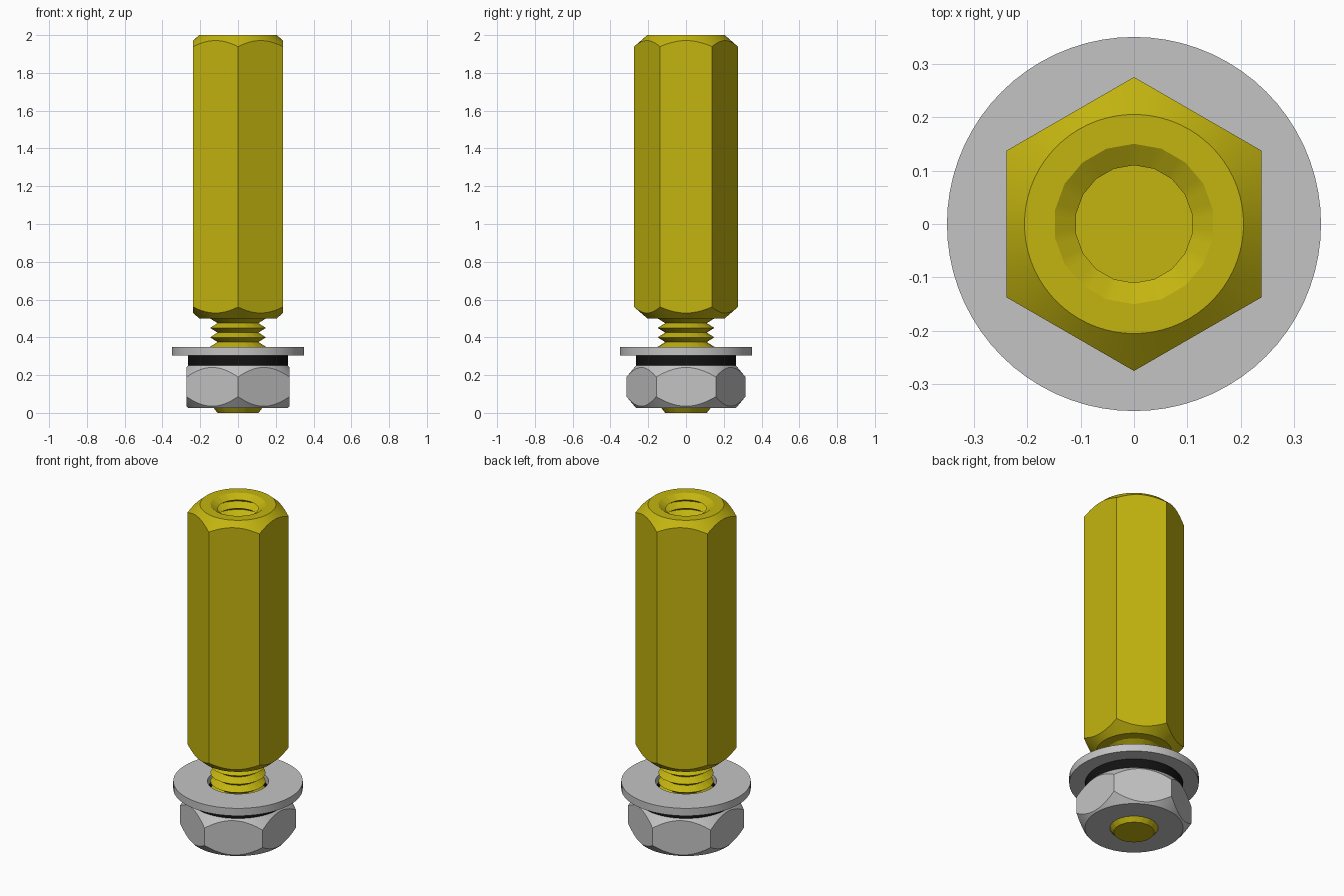
import bpy, bmesh, math

if "Cube" in bpy.data.objects:
    bpy.data.objects.remove(bpy.data.objects["Cube"])

N = 72          # angular steps, divisible by 6 (hexagons) and 18 (threads)
PITCH = 0.05    # thread spacing
MINOR, MAJOR = 0.11, 0.15


def material(name, rgb):
    m = bpy.data.materials.new(name)
    m.diffuse_color = (*rgb, 1)
    m.use_nodes = True
    m.node_tree.nodes["Principled BSDF"].inputs["Base Color"].default_value = m.diffuse_color
    return m


brass = material("yellow brass", (0.55, 0.46, 0.005))
steel = material("light grey steel", (0.55, 0.55, 0.55))
black = material("black rubber", (0.006, 0.006, 0.006))


def ring(radius, z, sides=N, slope=0.0, r0=0.0):
    """Regular polygon outline with a corner on +y; slope makes it follow a cone."""
    pts = []
    step = 2 * math.pi / sides
    for i in range(N):
        a = 2 * math.pi * i / N
        local = (i % (N // sides)) * 2 * math.pi / N - step / 2
        r = radius * math.cos(step / 2) / math.cos(local)
        ang = a + math.pi / 2
        pts.append((r * math.cos(ang), r * math.sin(ang), z + slope * (r - r0)))
    return pts


def loft(name, rings, mat, closed=False):
    """Skin consecutive rings; either join the ends or cap them."""
    bm = bmesh.new()
    loops = [[bm.verts.new(p) for p in r] for r in rings]
    pairs = list(zip(loops, loops[1:]))
    if closed:
        pairs.append((loops[-1], loops[0]))
    else:
        bm.faces.new(loops[0])
        bm.faces.new(loops[-1])
    for a, b in pairs:
        for i in range(N):
            j = (i + 1) % N
            bm.faces.new((a[i], a[j], b[j], b[i]))
    bmesh.ops.recalc_face_normals(bm, faces=bm.faces)
    me = bpy.data.meshes.new(name)
    bm.to_mesh(me)
    bm.free()
    me.materials.append(mat)
    ob = bpy.data.objects.new(name, me)
    bpy.context.collection.objects.link(ob)
    bpy.ops.object.select_all(action='DESELECT')
    ob.select_set(True)
    bpy.context.view_layer.objects.active = ob
    bpy.ops.object.shade_smooth_by_angle(angle=math.radians(30))
    return ob


def thread(z_top, turns):
    """Ridged profile going down: crest, root, crest, root ..."""
    out = []
    for k in range(turns):
        out.append(ring(MAJOR, z_top - k * PITCH, 18))
        out.append(ring(MINOR, z_top - (k + 0.5) * PITCH, 18))
    return out


def hex_shell(corner, z_low, z_high, r0, slope):
    """Hexagonal side with conical chamfers, from the top face to the bottom face."""
    return [ring(r0, z_high),
            ring(corner, z_high, 6, -slope, r0),
            ring(corner, z_low, 6, slope, r0),
            ring(r0, z_low)]


# Standoff: threaded blind hole, chamfered hex body, threaded stud with tapered tip
hole = thread(2.0, 15)[::-1]
body = hex_shell(0.275, 0.5, 2.0, 0.205, 0.87)
stud = thread(0.5, 9) + [ring(MAJOR, 0.05, 18), ring(MINOR, 0.0, 18)]
loft("hex_standoff", hole + body + stud, brass)

# Hex nut
loft("hex_nut", hex_shell(0.315, 0.026, 0.25, 0.265, 1.2)
     + [ring(0.132, 0.026, 18), ring(0.132, 0.25, 18)], steel, closed=True)


# Washers
def washer(name, inner, outer, z0, z1, mat):
    loft(name, [ring(inner, z0), ring(outer, z0), ring(outer, z1), ring(inner, z1)],
         mat, closed=True)


washer("lock_washer", 0.16, 0.265, 0.25, 0.305, black)
washer("flat_washer", 0.165, 0.35, 0.305, 0.35, steel)
